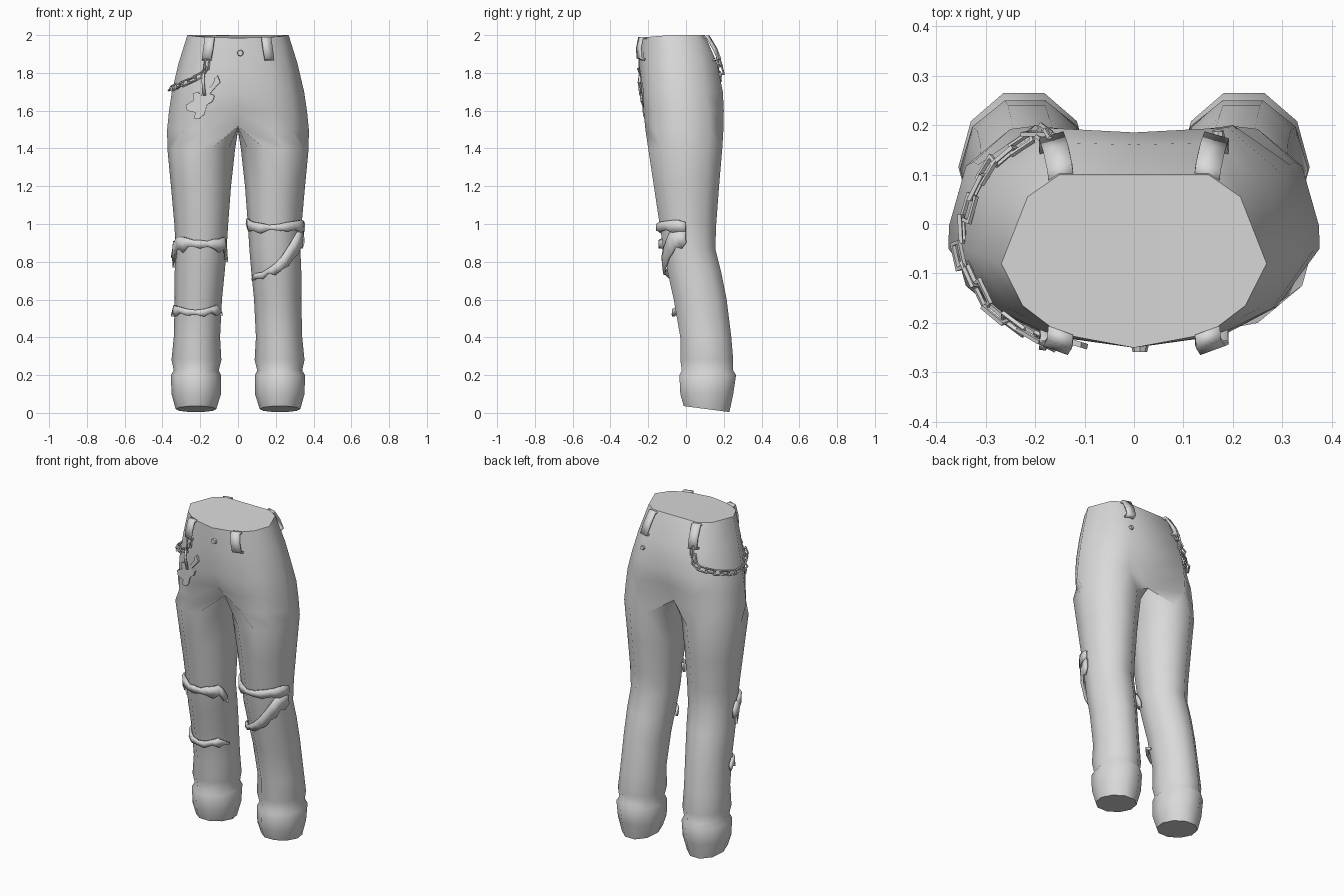
import bpy, bmesh, math
from mathutils import Vector, Matrix
from mathutils.bvhtree import BVHTree

if "Cube" in bpy.data.objects:
    bpy.data.objects.remove(bpy.data.objects["Cube"])

grey = bpy.data.materials.new("plain_grey")
grey.diffuse_color = (0.7, 0.7, 0.7, 1)
grey.use_nodes = True
grey.node_tree.nodes["Principled BSDF"].inputs["Base Color"].default_value = grey.diffuse_color


def finish(name, bm, angle=40):
    bmesh.ops.recalc_face_normals(bm, faces=bm.faces[:])
    me = bpy.data.meshes.new(name)
    bm.to_mesh(me)
    ob = bpy.data.objects.new(name, me)
    bpy.context.collection.objects.link(ob)
    me.materials.append(grey)
    bpy.ops.object.select_all(action='DESELECT')
    ob.select_set(True)
    bpy.context.view_layer.objects.active = ob
    bpy.ops.object.shade_smooth_by_angle(angle=math.radians(angle))
    return ob


def sheet(name, rows, thick):
    """Strip of quads between two edges, given thickness."""
    bm = bmesh.new()
    vs = [[bm.verts.new(p) for p in r] for r in rows]
    for a, b in zip(vs, vs[1:]):
        bm.faces.new((a[0], b[0], b[1], a[1]))
    ob = finish(name, bm)
    mod = ob.modifiers.new("thickness", 'SOLIDIFY')
    mod.thickness, mod.offset = thick, 0
    return ob


# Hip half rings: height, then points from front centre round to back centre
hips = [
    (2.0, [(0, -.25), (.15, -.222), (.225, -.165), (.268, -.08), (.215, .055), (.15, .1), (0, .1)]),
    (1.85, [(0, -.25), (.17, -.225), (.255, -.17), (.315, -.06), (.26, .085), (.17, .165), (0, .16)]),
    (1.7, [(0, -.235), (.18, -.225), (.28, -.17), (.35, -.05), (.3, .1), (.19, .195), (0, .185)]),
    (1.6, [(0, -.2), (.18, -.225), (.288, -.168), (.365, -.05), (.315, .12), (.2, .2), (0, .165)]),
    (1.5, [(0, -.13), (.17, -.215), (.285, -.165), (.375, -.05), (.325, .125), (.2, .198), (0, .12),
           (0, .07), (0, -.01), (0, -.08)]),
]
# Leg rings: height, inner x, outer x, front y, back y
legs = [
    (1.4, .015, .374, -.2, .192), (1.2, .037, .355, -.17, .175), (1.0, .052, .337, -.14, .16),
    (.87, .06, .33, -.12, .155), (.75, .07, .335, -.098, .185), (.6, .085, .335, -.065, .215),
    (.4, .095, .34, -.03, .24), (.28, .088, .352, -.03, .25), (.225, .102, .34, -.022, .25),
    (.2, .09, .355, -.035, .265), (.1, .09, .352, -.03, .25), (.02, .115, .33, -.012, .23),
]

# Trousers: one half lofted, then mirrored and welded
bm = bmesh.new()
rings = []
for z, pts in hips:
    ring = []
    for x, y in pts:
        zz = z
        if z == 2.0 and y < -.1:
            zz = 2.0 + (y + .1) * .1
        if z == 1.5 and x == 0:
            zz = 1.5 - .12 * (y - .02)
        ring.append(bm.verts.new((x, y, zz)))
    rings.append(ring)
for z, xi, xo, yf, yb in legs:
    ring = []
    for k in range(10):
        a = math.radians(-108 + 36 * k)
        x = (xi + xo) / 2 + (xo - xi) / 2 * math.cos(a)
        y = (yf + yb) / 2 + (yb - yf) / 2 * math.sin(a) / .951
        ring.append(bm.verts.new((x, y, z - (y - .11) * (.13 if z < .05 else 0))))
    rings.append(ring)
for a, b in zip(rings, rings[1:]):
    n = 10 if len(a) == 10 else 6
    for k in range(n):
        j = (k + 1) % 10
        bm.faces.new((a[k], a[j], b[j], b[k]))
bm.faces.new(rings[0])
bm.faces.new(rings[-1])
dup = bmesh.ops.duplicate(bm, geom=bm.verts[:] + bm.edges[:] + bm.faces[:])['geom']
for v in dup:
    if isinstance(v, bmesh.types.BMVert):
        v.co.x = -v.co.x
bmesh.ops.remove_doubles(bm, verts=bm.verts[:], dist=1e-4)
bmesh.ops.recalc_face_normals(bm, faces=bm.faces[:])
tree = BVHTree.FromBMesh(bm)
finish("trousers", bm, 50)


def on_leg(side, deg, z, off):
    """Point on a leg, found by shooting out from its axis."""
    lo = [l for l in legs if l[0] <= z][0]
    hi = [l for l in legs if l[0] > z][-1]
    t = (z - lo[0]) / (hi[0] - lo[0])
    mid = lambda l: Vector((side * (l[1] + l[2]) / 2, (l[3] + l[4]) / 2, 0))
    c = mid(lo).lerp(mid(hi), t)
    c.z = z
    d = Vector((math.cos(math.radians(deg)), math.sin(math.radians(deg)), 0))
    return tree.ray_cast(c, d)[0] + d * off


def rip(name, side, rows):
    sheet(name, [(on_leg(side, a, t, .012), on_leg(side, a, b, .018)) for a, t, b in rows], .014)


# Torn fabric edges: angle round the leg, upper height, lower height
rip("right_knee_tear_upper", -1, [
    (-182, .87, .82), (-170, .91, .83), (-162, .9, .77), (-153, .93, .86), (-140, .93, .87),
    (-128, .93, .85), (-118, .925, .88), (-105, .915, .88), (-92, .915, .87), (-78, .91, .88),
    (-65, .92, .87), (-52, .92, .85), (-38, .93, .87), (-28, .9, .82), (-18, .85, .8)])
rip("right_knee_tear_lower", -1, [
    (-170, .54, .51), (-158, .57, .53), (-145, .565, .51), (-130, .56, .53), (-112, .55, .515),
    (-95, .545, .52), (-78, .55, .51), (-62, .56, .53), (-48, .57, .515), (-35, .55, .53),
    (-22, .53, .515)])
rip("left_knee_tear_upper", 1, [
    (-162, 1.03, 1.0), (-150, 1.02, .96), (-135, 1.01, .965), (-118, 1.005, .95), (-100, .995, .97),
    (-82, 1.0, .965), (-65, 1.01, .96), (-48, 1.015, .97), (-32, 1.02, .955), (-18, 1.02, .96),
    (-5, 1.01, .96)])
rip("left_knee_tear_diagonal", 1, [
    (-150, .73, .70), (-135, .74, .71), (-118, .745, .71), (-105, .765, .74), (-92, .79, .73),
    (-78, .825, .76), (-65, .865, .78), (-52, .91, .82), (-40, .95, .84), (-28, .97, .88),
    (-16, .965, .87), (-6, .96, .9)])

# Belt loops, one pair in front and one behind
front_loop = [(.148, -.215, 1.985), (.15, -.24, 1.985), (.157, -.25, 1.93), (.165, -.248, 1.88), (.165, -.225, 1.87)]
back_loop = [(.146, .08, 1.985), (.15, .115, 1.992), (.158, .152, 1.93), (.166, .175, 1.875), (.166, .15, 1.868)]
for place, path, wide in (("front", front_loop, Vector((.025, .009, 0))), ("back", back_loop, Vector((.025, -.007, 0)))):
    for side, s in (("left", 1), ("right", -1)):
        flip = lambda v: Vector((v.x * s, v.y, v.z))
        sheet(f"{place}_belt_loop_{side}",
              [(flip(Vector(p) - wide), flip(Vector(p) + wide)) for p in path], .012)

# Hip chain: open rectangular links laid along the hip
path = [Vector(p) for p in [
    (-.165, -.25, 1.87), (-.172, -.25, 1.80), (-.24, -.21, 1.765), (-.3, -.16, 1.74), (-.345, -.06, 1.715),
    (-.35, .03, 1.715), (-.3, .13, 1.74), (-.23, .19, 1.765), (-.175, .19, 1.8), (-.16, .165, 1.88)]]
lengths = [(b - a).length for a, b in zip(path, path[1:])]


def along(d):
    for a, b, l in zip(path, path[1:], lengths):
        if d <= l:
            return a.lerp(b, d / l)
        d -= l
    return path[-1]


COUNT = 17
step = sum(lengths) / COUNT
bm = bmesh.new()
for i in range(COUNT):
    p, q = along(i * step), along((i + 1) * step)
    hit, normal, _, _ = tree.find_nearest((p + q) / 2)
    centre = hit + normal * .014
    tx = (q - p).normalized()
    ty = normal.cross(tx).normalized()
    rot = Matrix((tx, ty, tx.cross(ty))).transposed() @ Matrix.Rotation(math.radians(25 if i % 2 else -30), 3, 'X')
    L, W, t, h = step * .62, .016, .007, .004
    corner = lambda l, w, z: [bm.verts.new(centre + rot @ Vector((sx * l, sy * w, z)))
                              for sx, sy in ((-1, -1), (1, -1), (1, 1), (-1, 1))]
    loops = [corner(L, W, -h), corner(L, W, h), corner(L - t, W - t, h), corner(L - t, W - t, -h)]
    for k in range(4):
        for m in range(4):
            a, b, j = loops[m], loops[(m + 1) % 4], (k + 1) % 4
            bm.faces.new((a[k], a[j], b[j], b[k]))
finish("hip_chain", bm, 30)

# Guitar shaped charm hanging from the chain
outline = [(-.108, 1.785), (-.095, 1.75), (-.115, 1.73), (-.15, 1.69), (-.125, 1.68), (-.135, 1.65),
           (-.165, 1.63), (-.18, 1.58), (-.205, 1.558), (-.235, 1.56), (-.225, 1.59), (-.27, 1.60),
           (-.277, 1.63), (-.235, 1.655), (-.24, 1.69), (-.215, 1.70), (-.19, 1.68), (-.168, 1.70),
           (-.13, 1.745), (-.125, 1.77)]
bm = bmesh.new()
face = bm.faces.new([bm.verts.new((x, -.272 - .2 * x - (x + .1) * .1, z)) for x, z in outline])
ext = bmesh.ops.extrude_face_region(bm, geom=[face])['geom']
bmesh.ops.translate(bm, verts=[v for v in ext if isinstance(v, bmesh.types.BMVert)], vec=(.002, .011, 0))
finish("guitar_charm", bm, 30)

# Short strap joining charm to chain
sheet("charm_strap", [((-.19, -.243, 1.80), (-.178, -.245, 1.80)), ((-.192, -.25, 1.75), (-.178, -.252, 1.75)),
                      ((-.185, -.24, 1.68), (-.17, -.243, 1.68))], .008)

# Waist button and rear pocket stud
for name, x, y, z, r in (("waist_button", .012, -.252, 1.905, .018), ("rear_stud", .17, .182, 1.79, .014)):
    bm = bmesh.new()
    bmesh.ops.create_cone(bm, cap_ends=True, segments=8, radius1=r, radius2=r * .8, depth=.014,
                          matrix=Matrix.Translation((x, y, z))
                          @ Matrix.Rotation(math.radians(90 if y < 0 else -80), 4, 'X'))
    finish(name, bm, 30)
